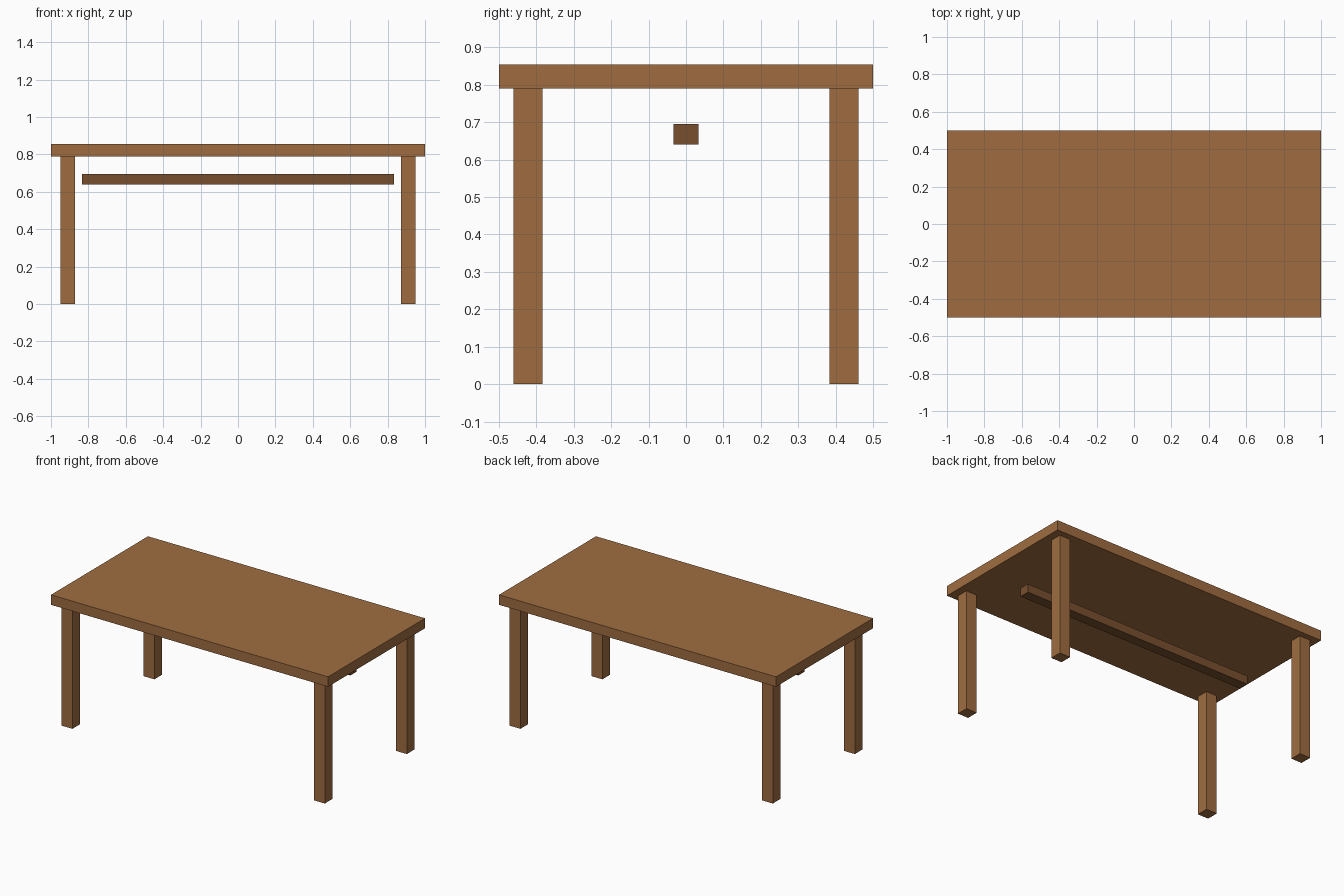
import bpy

if "Cube" in bpy.data.objects:
    bpy.data.objects.remove(bpy.data.objects["Cube"])


def material(name, color):
    mat = bpy.data.materials.new(name)
    mat.diffuse_color = (*color, 1.0)
    mat.use_nodes = True
    mat.node_tree.nodes["Principled BSDF"].inputs["Base Color"].default_value = mat.diffuse_color
    return mat


def box(name, center, size, mat):
    bpy.ops.mesh.primitive_cube_add(size=1, location=center)
    obj = bpy.context.object
    obj.name = name
    obj.scale = size
    bpy.ops.object.transform_apply(location=False, rotation=False, scale=True)
    obj.data.materials.append(mat)
    return obj


wood = material("wood", (0.35, 0.152, 0.051))
dark_wood = material("dark_wood", (0.19, 0.078, 0.028))

TOP_Z, UNDERSIDE_Z, LEG = 0.855, 0.79, 0.077

# Table top
box("table_top", (0, 0, (TOP_Z + UNDERSIDE_Z) / 2),
    (2.0, 1.0, TOP_Z - UNDERSIDE_Z), wood)

# Four square legs, inset from the corners
for side, sx in (("left", -1), ("right", 1)):
    for end, sy in (("front", -1), ("back", 1)):
        box(f"{end}_{side}_leg", (sx * 0.911, sy * 0.4225, UNDERSIDE_Z / 2),
            (LEG, LEG, UNDERSIDE_Z), wood)

# Long centre rail below the top
box("centre_rail", (0, 0, 0.668), (1.666, 0.066, 0.055), dark_wood)
